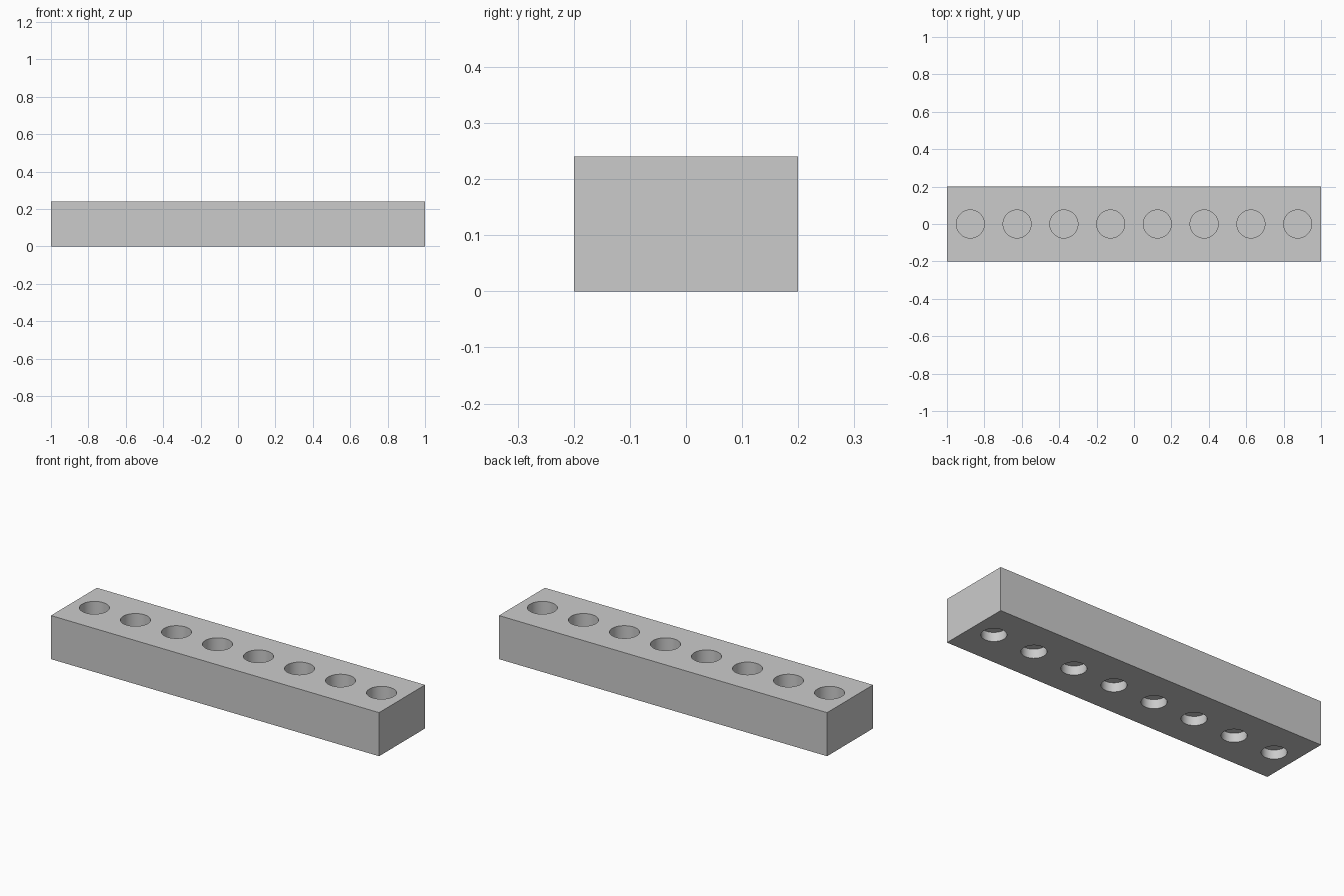
import bpy
import math

old = bpy.data.objects.get("Cube")
if old:
    bpy.data.objects.remove(old, do_unlink=True)

LENGTH, DEPTH, HEIGHT = 2.0, 0.4, 0.24
HOLES = 8
PITCH = LENGTH / HOLES

grey = bpy.data.materials.new("light_grey")
grey.use_nodes = True
colour = (0.6, 0.6, 0.6, 1)
grey.diffuse_color = colour
grey.node_tree.nodes["Principled BSDF"].inputs["Base Color"].default_value = colour


def cutter_row(name, radius, z_low, z_high):
    """One row of cylinders, joined into a single hidden cutter."""
    pins = []
    for i in range(HOLES):
        x = (i + 0.5) * PITCH - LENGTH / 2
        bpy.ops.mesh.primitive_cylinder_add(
            vertices=48, radius=radius, depth=z_high - z_low,
            location=(x, 0, (z_low + z_high) / 2))
        pins.append(bpy.context.object)
    for pin in pins:
        pin.select_set(True)
    bpy.ops.object.join()
    row = bpy.context.object
    row.name = name
    row.data.materials.append(grey)
    row.hide_render = True
    row.hide_set(True)
    return row


# Recess cutters: wide deep sockets on top, narrow shallow ones below
top_sockets = cutter_row("top_socket_cutter", 0.075, 0.09, HEIGHT + 0.05)
bottom_sockets = cutter_row("bottom_socket_cutter", 0.0625, -0.05, 0.05)

# Block body
bpy.ops.mesh.primitive_cube_add(size=1, location=(0, 0, HEIGHT / 2))
block = bpy.context.object
block.name = "holder_block"
block.scale = (LENGTH, DEPTH, HEIGHT)
bpy.ops.object.transform_apply(location=True, rotation=False, scale=True)
block.data.materials.append(grey)

# Cut both rows of sockets
for cutter in (top_sockets, bottom_sockets):
    cut = block.modifiers.new(cutter.name, "BOOLEAN")
    cut.operation = "DIFFERENCE"
    cut.solver = "EXACT"
    cut.object = cutter
    bpy.ops.object.modifier_apply(modifier=cut.name)
    bpy.data.objects.remove(cutter, do_unlink=True)

# Round socket walls, crisp edges
bpy.ops.object.shade_smooth_by_angle(angle=math.radians(30))
